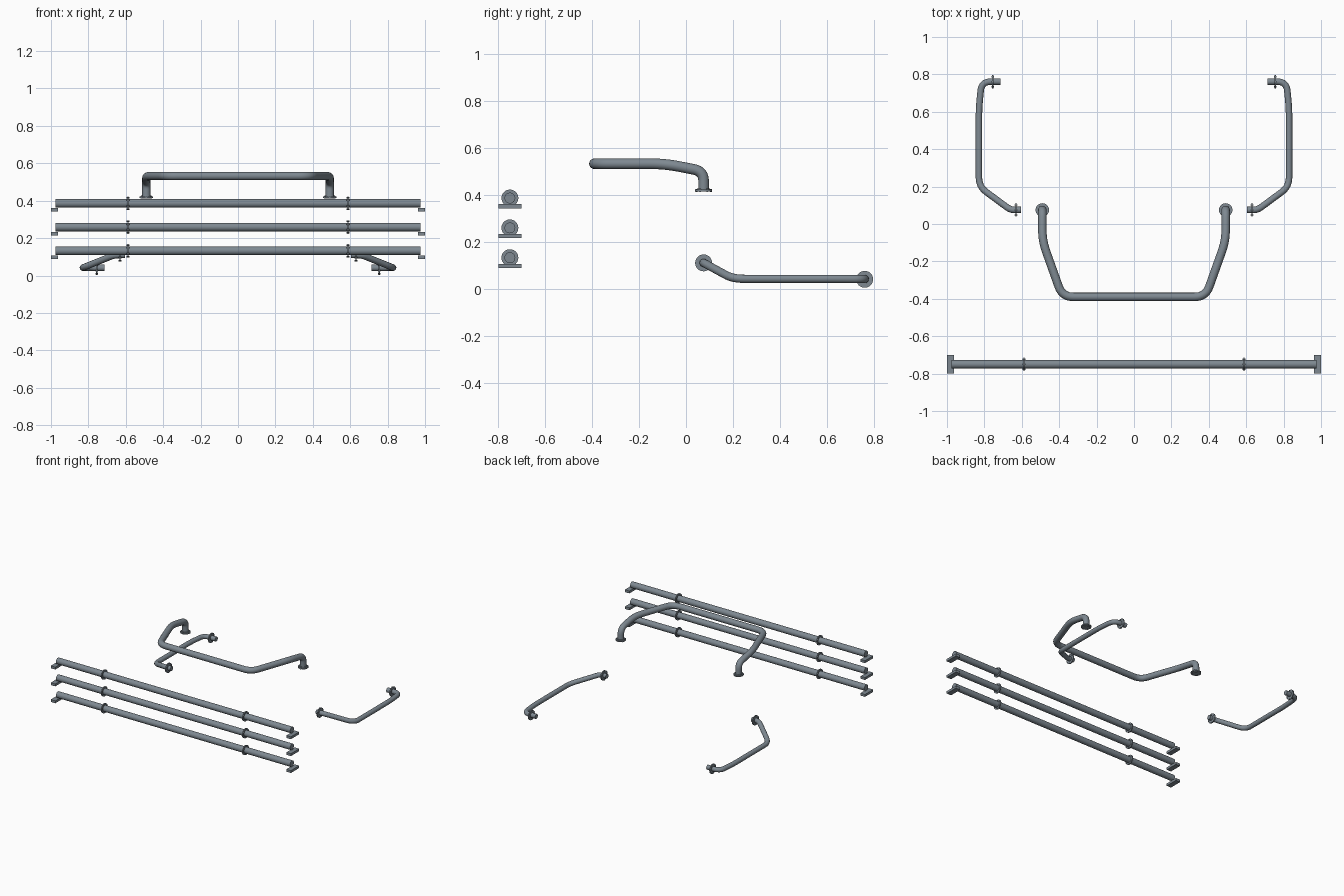
import bpy, math
from mathutils import Vector

cube = bpy.data.objects.get("Cube")
if cube:
    bpy.data.objects.remove(cube)

steel = bpy.data.materials.new("blue_grey_steel")
steel.use_nodes = True
colour = (0.21, 0.25, 0.285, 1)
steel.diffuse_color = colour
steel.node_tree.nodes["Principled BSDF"].inputs["Base Color"].default_value = colour


def finish(obj, name, smooth=True):
    obj.name = obj.data.name = name
    obj.data.materials.clear()
    obj.data.materials.append(steel)
    if smooth:
        bpy.ops.object.shade_smooth_by_angle(angle=math.radians(40))
    return obj


def rounded(points, radius, steps=8):
    """Replace the inner corners of a path with smooth bends."""
    pts = [Vector(p) for p in points]
    path = [pts[0]]
    for a, b, c in zip(pts, pts[1:], pts[2:]):
        r = min(radius, (a - b).length * 0.48, (c - b).length * 0.48)
        start, end = b + (a - b).normalized() * r, b + (c - b).normalized() * r
        for i in range(steps + 1):
            t = i / steps
            path.append(start * (1 - t) ** 2 + b * 2 * t * (1 - t) + end * t * t)
    return path + [pts[-1]]


def tube(name, points, radius, bend=0.06):
    path = rounded(points, bend)
    curve = bpy.data.curves.new(name, "CURVE")
    curve.dimensions = "3D"
    curve.bevel_depth = radius
    curve.bevel_resolution = 6
    curve.use_fill_caps = True
    spline = curve.splines.new("POLY")
    spline.points.add(len(path) - 1)
    for point, co in zip(spline.points, path):
        point.co = (*co, 1)
    obj = bpy.data.objects.new(name, curve)
    bpy.context.collection.objects.link(obj)
    bpy.ops.object.select_all(action="DESELECT")
    obj.select_set(True)
    bpy.context.view_layer.objects.active = obj
    bpy.ops.object.convert(target="MESH")
    return finish(bpy.context.object, name)


def cylinder(name, centre, radius, depth, axis, sides=32):
    rotation = Vector(axis).to_track_quat("Z", "Y").to_euler()
    bpy.ops.mesh.primitive_cylinder_add(vertices=sides, radius=radius, depth=depth,
                                        location=centre, rotation=rotation)
    return finish(bpy.context.object, name, sides > 8)


def flange(name, centre, axis):
    """Round plate with a ring of small bolts through it."""
    centre = Vector(centre)
    cylinder(name, centre, 0.036, 0.007, axis)
    turn = Vector(axis).to_track_quat("Z", "Y")
    for i in range(6):
        a = math.tau * i / 6 + math.pi / 2
        offset = turn @ Vector((math.cos(a), math.sin(a), 0)) * 0.031
        cylinder(f"{name}_bolt_{i + 1}", centre + offset, 0.004, 0.014, axis, 6)


SIDES = (("left", 1), ("right", -1))

# Three straight front rails with end feet
for level, z in (("lower", 0.132), ("middle", 0.259), ("upper", 0.386)):
    cylinder(f"{level}_rail", (0, -0.75, z), 0.023, 1.95, (1, 0, 0))
    for side, s in SIDES:
        flange(f"{level}_rail_{side}_flange", (s * 0.588, -0.75, z), (1, 0, 0))
        bpy.ops.mesh.primitive_cube_add(size=1, location=(s * 0.981, -0.75, z - 0.035))
        foot = bpy.context.object
        foot.scale = (0.038, 0.098, 0.018)
        bpy.ops.object.transform_apply(location=False, rotation=False, scale=True)
        finish(foot, f"{level}_rail_{side}_foot", False)

# Raised hoop on two upright legs
half = [(0.49, 0.075, 0.413), (0.49, 0.075, 0.50), (0.49, -0.09, 0.532), (0.383, -0.39, 0.532)]
tube("raised_hoop", half + [(-x, y, z) for x, y, z in reversed(half)], 0.0225)
for side, s in SIDES:
    flange(f"hoop_{side}_flange", (s * 0.49, 0.075, 0.418), (0, 0, 1))
    cylinder(f"hoop_{side}_collar", (s * 0.49, 0.075, 0.423), 0.028, 0.008, (0, 0, 1))

# Low bent side bars
bar = [(0.605, 0.075, 0.11), (0.66, 0.075, 0.11), (0.829, 0.2, 0.042),
       (0.829, 0.62, 0.042), (0.815, 0.761, 0.041), (0.713, 0.761, 0.041)]
for side, s in SIDES:
    tube(f"{side}_side_bar", [(s * x, y, z) for x, y, z in bar], 0.0175, 0.05)
    flange(f"{side}_bar_front_flange", (s * 0.631, 0.075, 0.11), (1, 0, 0))
    flange(f"{side}_bar_rear_flange", (s * 0.755, 0.761, 0.04), (1, 0, 0))
